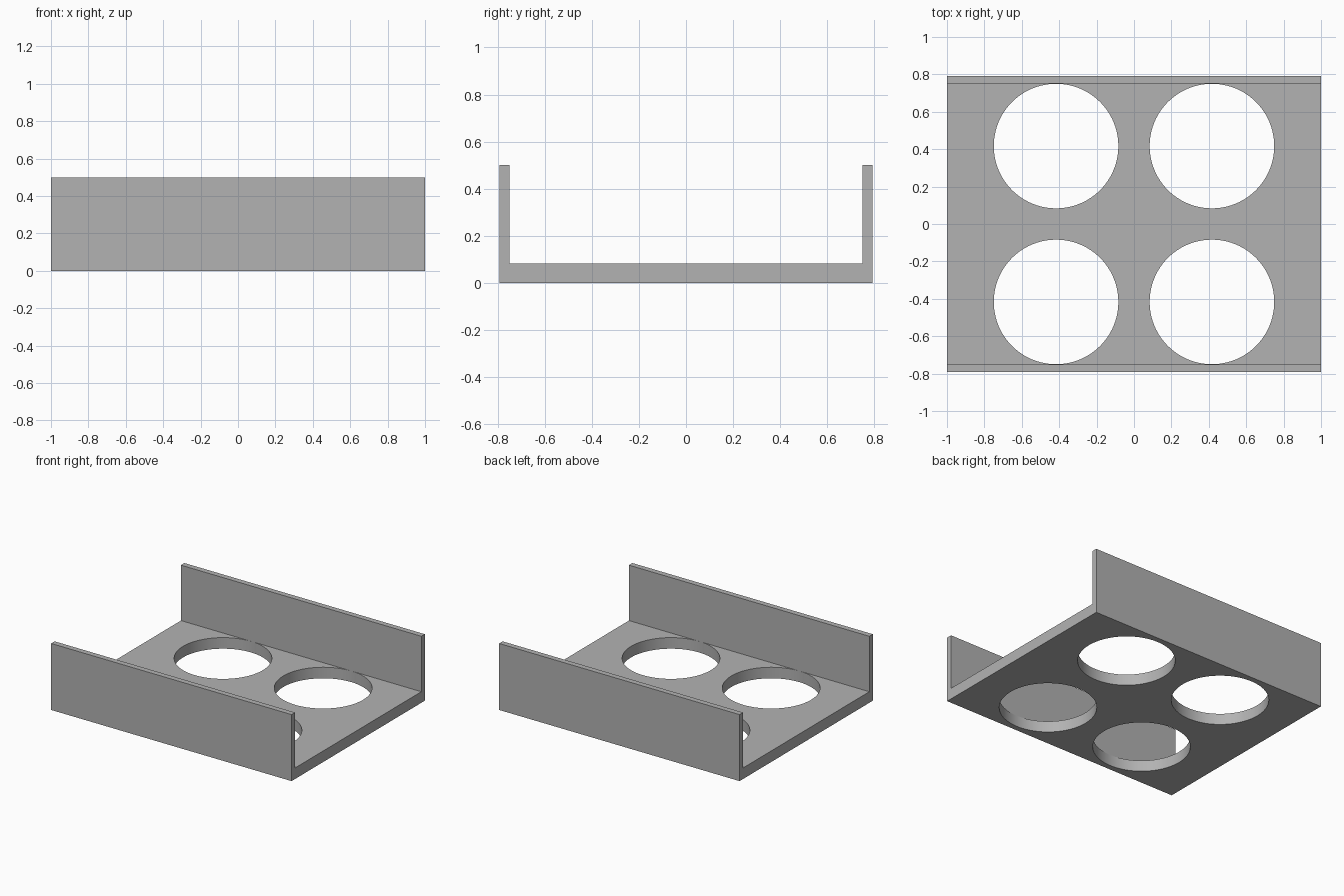
import bpy
import bmesh

UNIT = 1 / 12  # model module: the tray is 24 modules long

cube = bpy.data.objects.get("Cube")
if cube:
    bpy.data.objects.remove(cube, do_unlink=True)

grey = bpy.data.materials.new("plain grey")
grey.use_nodes = True
color = (0.448, 0.448, 0.448, 1)
grey.diffuse_color = color
grey.node_tree.nodes["Principled BSDF"].inputs["Base Color"].default_value = color


def add_object(name, bm):
    bmesh.ops.recalc_face_normals(bm, faces=bm.faces)
    mesh = bpy.data.meshes.new(name)
    bm.to_mesh(mesh)
    bm.free()
    mesh.materials.append(grey)
    obj = bpy.data.objects.new(name, mesh)
    bpy.context.collection.objects.link(obj)
    return obj


# Channel tray: a U-shaped section extruded along x
half_depth, wall, floor, height = 9.5 * UNIT, 0.5 * UNIT, UNIT, 6 * UNIT
inner = half_depth - wall
right_half = [(half_depth, 0), (half_depth, height), (inner, height), (inner, floor)]
section = right_half + [(-y, z) for y, z in reversed(right_half)]
bm = bmesh.new()
end = bm.faces.new([bm.verts.new((-1, y, z)) for y, z in section])
extruded = bmesh.ops.extrude_face_region(bm, geom=[end])
verts = [v for v in extruded["geom"] if isinstance(v, bmesh.types.BMVert)]
bmesh.ops.translate(bm, verts=verts, vec=(2, 0, 0))
tray = add_object("tray", bm)

# Four round holes through the floor, just clear of the walls
bm = bmesh.new()
for sx in (-1, 1):
    for sy in (-1, 1):
        disc = bmesh.ops.create_cone(bm, cap_ends=True, segments=96, radius1=0.333,
                                     radius2=0.333, depth=4 * floor)
        bmesh.ops.translate(bm, verts=disc["verts"],
                            vec=(sx * 5 * UNIT, sy * 5 * UNIT, floor / 2))
cutter = add_object("hole_cutter", bm)
cutter.hide_render = True

cut = tray.modifiers.new("holes", 'BOOLEAN')
cut.operation = 'DIFFERENCE'
cut.solver = 'EXACT'
cut.object = cutter

# Apply the cut, drop the cutter and smooth the round hole walls
bpy.ops.object.select_all(action='DESELECT')
tray.select_set(True)
bpy.context.view_layer.objects.active = tray
bpy.ops.object.modifier_apply(modifier=cut.name)
bpy.data.objects.remove(cutter, do_unlink=True)
bpy.ops.object.shade_smooth_by_angle()
